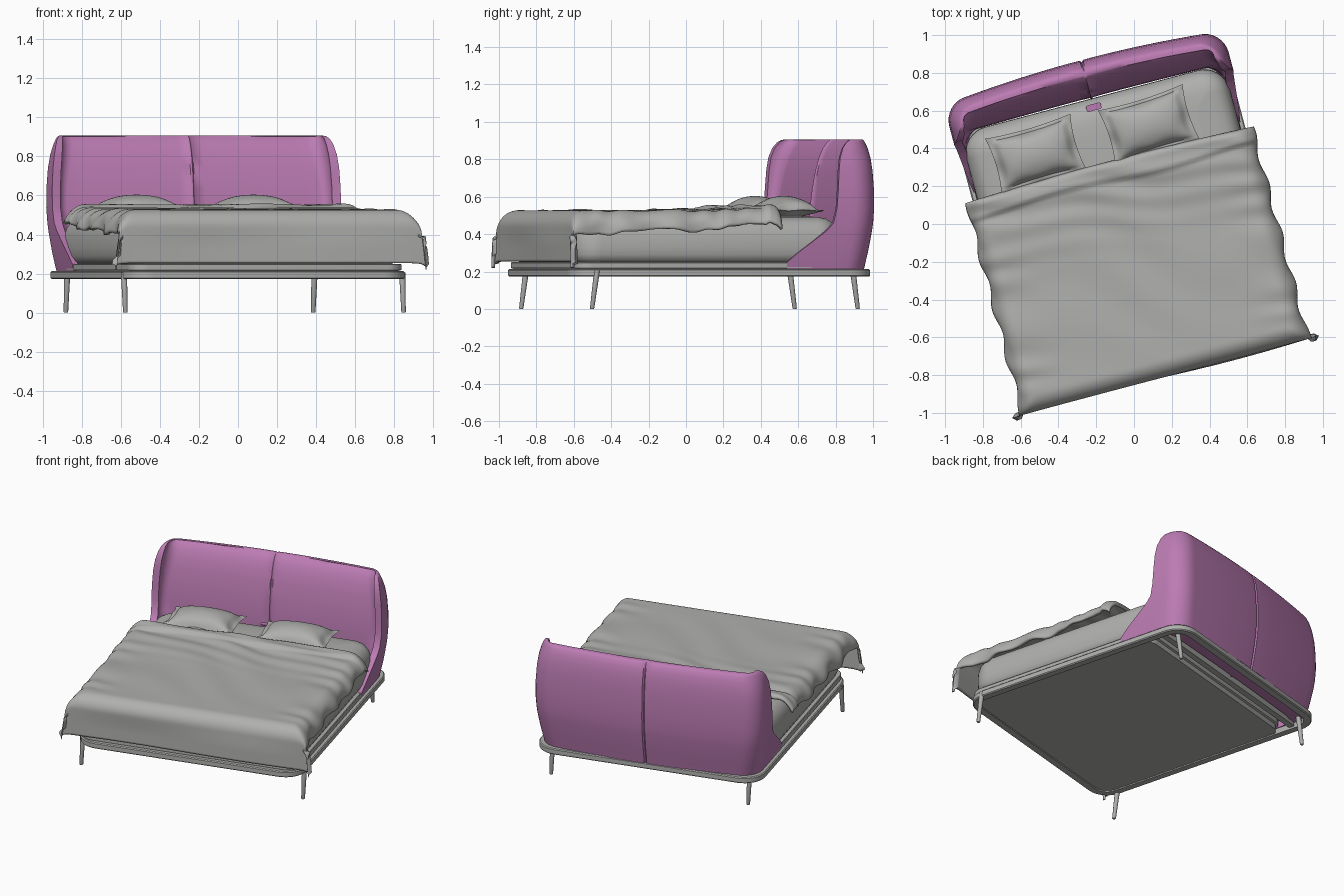
import bpy, bmesh, math
from mathutils import Matrix, Vector

if "Cube" in bpy.data.objects:
    bpy.data.objects.remove(bpy.data.objects["Cube"])

# The whole bed is modelled straight, then turned about z
TURN = Matrix.Rotation(math.radians(14.9), 4, 'Z') @ Matrix.Translation((-0.047, 0, 0))


def material(name, rgb):
    m = bpy.data.materials.new(name)
    m.diffuse_color = (*rgb, 1)
    m.use_nodes = True
    m.node_tree.nodes["Principled BSDF"].inputs["Base Color"].default_value = m.diffuse_color
    return m


GREY = material("light grey", (0.43, 0.43, 0.42))
PURPLE = material("mauve fabric", (0.50, 0.20, 0.45))


def make(name, verts, faces, mat, angle=40, local=None):
    mesh = bpy.data.meshes.new(name)
    mesh.from_pydata(verts, [], faces)
    bm = bmesh.new()
    bm.from_mesh(mesh)
    bmesh.ops.remove_doubles(bm, verts=bm.verts, dist=1e-5)
    bmesh.ops.recalc_face_normals(bm, faces=bm.faces)
    bm.to_mesh(mesh)
    bm.free()
    mesh.transform(TURN @ (local or Matrix()))
    mesh.materials.append(mat)
    ob = bpy.data.objects.new(name, mesh)
    bpy.context.collection.objects.link(ob)
    bpy.ops.object.select_all(action='DESELECT')
    ob.select_set(True)
    bpy.context.view_layer.objects.active = ob
    bpy.ops.object.shade_smooth_by_angle(angle=math.radians(angle))
    return ob


def outline(w, y0, y1, r, n=8):
    """Rounded rectangle, anticlockwise."""
    pts = []
    for k, (cx, cy) in enumerate([(w - r, y1 - r), (r - w, y1 - r), (r - w, y0 + r), (w - r, y0 + r)]):
        for i in range(n + 1):
            a = math.pi / 2 * (k + i / n)
            pts.append((cx + r * math.cos(a), cy + r * math.sin(a)))
    return pts


def loft(rings, caps=True):
    """Skin equal closed rings of 3D points."""
    n = len(rings[0])
    verts = [p for ring in rings for p in ring]
    faces = [(j * n + i, j * n + (i + 1) % n, (j + 1) * n + (i + 1) % n, (j + 1) * n + i)
             for j in range(len(rings) - 1) for i in range(n)]
    if caps:
        faces += [tuple(range(n))[::-1], tuple(range((len(rings) - 1) * n, len(rings) * n))]
    return verts, faces


def slab(name, w, y0, y1, r, levels, mat=GREY):
    """Rounded slab; levels are (z, inset)."""
    rings = [[(x, y, z) for x, y in outline(w - d, y0 + d, y1 - d, max(r - d, 0.01))] for z, d in levels]
    return make(name, *loft(rings), mat)


# Frame rail: an open rounded ring
rail = []
for z, d in [(0.172, 0.05), (0.172, 0.006), (0.178, 0), (0.207, 0), (0.213, 0.006), (0.213, 0.05), (0.172, 0.05)]:
    rail.append([(x, y, z) for x, y in outline(0.748 - d, -0.805 + d, 0.865 - d, 0.14 - d)])
make("frame_rail", *loft(rail, False), GREY)

# Platform under the mattress, open strip at the head with a cross bar
slab("platform", 0.725, -0.785, 0.60, 0.09, [(0.18, 0.015), (0.215, 0.015), (0.218, 0), (0.246, 0), (0.25, 0.004)])
slab("head_cross_bar", 0.70, 0.66, 0.70, 0.01, [(0.185, 0), (0.24, 0)])

# Mattress with soft rounded sides
slab("mattress", 0.722, -0.785, 0.70, 0.14,
     [(0.25, 0.035), (0.262, 0.015), (0.29, 0.003), (0.33, 0), (0.39, 0.002), (0.43, 0.014),
      (0.462, 0.036), (0.482, 0.07), (0.492, 0.12), (0.496, 0.2)])

# Splayed legs
for sx, side in ((-1, "left"), (1, "right")):
    for x, y, lean, end in ((0.737, -0.69, -1, "front"), (0.655, 0.775, 1, "back")):
        rings = []
        for z, r, t in ((0, 0.010, 0.013), (0.004, 0.012, 0.013), (0.205, 0.0165, -0.014)):
            rings.append([(sx * x + r * math.cos(a), y + lean * t + r * math.sin(a), z)
                          for a in (math.tau * i / 12 for i in range(12))])
        make(f"{end}_leg_{side}", *loft(rings), GREY)

# Headboard: U-shaped plan, changing with height
# rows: z, half width, back y, front y, wing tip y, wing thickness
ROWS = [(0.21, 0.722, 0.865, 0.715, 0.378, 0.03), (0.25, 0.730, 0.872, 0.712, 0.378, 0.03),
        (0.30, 0.739, 0.882, 0.710, 0.435, 0.035), (0.36, 0.748, 0.892, 0.708, 0.515, 0.04),
        (0.42, 0.756, 0.901, 0.706, 0.592, 0.045), (0.46, 0.760, 0.906, 0.706, 0.627, 0.045),
        (0.54, 0.765, 0.910, 0.710, 0.645, 0.045), (0.64, 0.764, 0.909, 0.722, 0.652, 0.045),
        (0.74, 0.758, 0.903, 0.740, 0.658, 0.045), (0.81, 0.748, 0.894, 0.760, 0.667, 0.042),
        (0.86, 0.735, 0.882, 0.782, 0.685, 0.036), (0.89, 0.722, 0.868, 0.803, 0.708, 0.028),
        (0.903, 0.708, 0.856, 0.820, 0.728, 0.02), (0.907, 0.695, 0.845, 0.832, 0.75, 0.01)]
ACROSS = [0, 0.006, 0.014, 0.1, 0.2, 0.3, 0.4, 0.5, 0.6, 0.7, 0.8, 0.9, 1]


def u_path(w, back, tip, r, bulge):
    """Half of the plan from the centre seam to the wing tip, then mirrored."""
    base = back - bulge
    r = min(r, (base - tip) * 0.9)
    half = []
    for f in ACROSS:
        x = f * (w - r)
        half.append((x, base + bulge * (1 - (x / (w - r)) ** 2) - 0.012 * math.exp(-(x / 0.006) ** 2)))
    for i in range(1, 9):
        a = math.pi / 2 * (1 - i / 8)
        half.append((w - r + r * math.cos(a), base - r + r * math.sin(a)))
    for i in range(1, 5):
        half.append((w, base - r + (tip - base + r) * i / 4))
    return [(-x, y) for x, y in half[:0:-1]] + half


rings = []
for z, w, b, f, tip, th in ROWS:
    outer = u_path(w, b, tip, 0.13, 0.03)
    inner = u_path(w - th, f, tip + 0.004, 0.10, 0.006)
    if b - f < 0.03:
        inner = [(x, y + 0.012) for x, y in u_path(w - th, b - 0.012, tip + 0.004, 0.12, 0.03)]
        inner = [(x, y - 0.02) for x, y in inner]
    rings.append([(x, y, z) for x, y in outer + inner[::-1]])
verts, faces = loft(rings, False)
n = len(rings[0])
for base in (0, (len(rings) - 1) * n):
    faces += [(base + i, base + i + 1, base + n - 2 - i, base + n - 1 - i) for i in range(n // 2 - 1)]
make("headboard", verts, faces, PURPLE, 50)

# Small fabric tab lying on the mattress by the headboard
slab("fabric_tab", 0.04, 0.635, 0.67, 0.003, [(0.484, 0), (0.491, 0)], PURPLE)


# Blanket draped over the sides and foot
def drape(a, edge, r):
    d = a - (edge - r)
    if d <= 0:
        return a, 0
    if d < r * math.pi / 2:
        return edge - r + r * math.sin(d / r), r * (1 - math.cos(d / r))
    return edge, r + d - r * math.pi / 2


def step(a, b, v):
    t = min(max((v - a) / (b - a), 0), 1)
    return t * t * (3 - 2 * t)


NU, NV = 110, 110
HEAD, FOOT, WIDE = 0.335, 0.825, 0.785
verts = []
for j in range(NV + 1):
    v = j / NV
    long = -HEAD + v * (HEAD + FOOT + 0.235)
    py, dy = drape(long, FOOT, 0.09)
    for i in range(NU + 1):
        u = i / NU * 2 - 1
        hang = 0.085 + 0.05 * v + 0.010 * math.sin(17 * v + 2 * u)
        px, dx = drape(abs(u) * (WIDE - 0.1 + 0.1 * math.pi / 2 + hang - 0.1), WIDE, 0.1)
        s = 1 if u > 0 else -1
        x, y = s * px, -py
        # creases: strongest along the sides and by the turned-down head edge
        side, head = step(0.45, 0.8, px), step(-0.2, 0.3, y)
        crease = 0.003 * math.sin(9 * x + 13 * y + 2 * math.sin(5 * x)) * (1 - step(0.4, 0.8, -y))
        crease += 0.006 * side * math.sin(34 * y + 7 * x + 2 * math.sin(9 * y)) * (1 - step(0.6, 0.8, -y))
        crease += 0.005 * head * math.sin(11 * x + 46 * y + math.sin(8 * x))
        fold = 0.018 * step(0.235, 0.255, y + 0.012 * math.sin(6 * x)) - 0.02 * step(0.315, 0.335, y)
        drop = math.hypot(dx, dy)
        x += s * (0.10 * dy * step(0.6, 0.78, px) + 0.012 * step(0.02, 0.1, dx) * math.sin(23 * y + 1))
        y -= 0.02 * step(0.05, 0.2, dy) * math.sin(4 * x) * 0.4
        y += 0.02 * (1 - u * u) * step(0.2, 0.33, y)
        verts.append((x, y, 0.527 + 0.008 * head - drop + crease + fold))
faces = [(j * (NU + 1) + i, j * (NU + 1) + i + 1, (j + 1) * (NU + 1) + i + 1, (j + 1) * (NU + 1) + i)
         for j in range(NV) for i in range(NU)]
blanket = make("blanket", verts, faces, GREY, 60)
up = sum(p.normal.z for p in blanket.data.polygons) > 0
solid = blanket.modifiers.new("thickness", 'SOLIDIFY')
solid.thickness = 0.02
solid.offset = -1 if up else 1


# Pillows with a flat flange around a plump centre
def pillow(name, cx, cy, turn):
    N = 32
    verts, faces = [], []
    for face in (1, -1):
        base = len(verts)
        for j in range(N + 1):
            for i in range(N + 1):
                u, v = i / N * 2 - 1, j / N * 2 - 1
                a, b = min(abs(u) / 0.88, 1), min(abs(v) / 0.84, 1)
                h = ((1 - a * a) * (1 - b * b)) ** 0.45
                rim = 0 if max(abs(u), abs(v)) > 0.999 else 0.004
                x = 0.235 * u * (1 - 0.07 * (1 - v * v))
                y = 0.155 * v * (1 - 0.09 * (1 - u * u))
                wave = 0.006 * math.sin(7 * u + 2) * math.sin(6 * v) * max(a, b) ** 4
                verts.append((x, y, 0.527 + wave + face * (rim + (0.073 if face > 0 else 0.04) * h)))
        for j in range(N):
            for i in range(N):
                k = base + j * (N + 1) + i
                faces.append((k, k + 1, k + N + 2, k + N + 1))
    make(name, verts, faces, GREY, 50,
         Matrix.Translation((cx, cy, 0)) @ Matrix.Rotation(math.radians(turn), 4, 'Z'))


pillow("pillow_left", -0.36, 0.49, 1.5)
pillow("pillow_right", 0.258, 0.485, 2.5)
